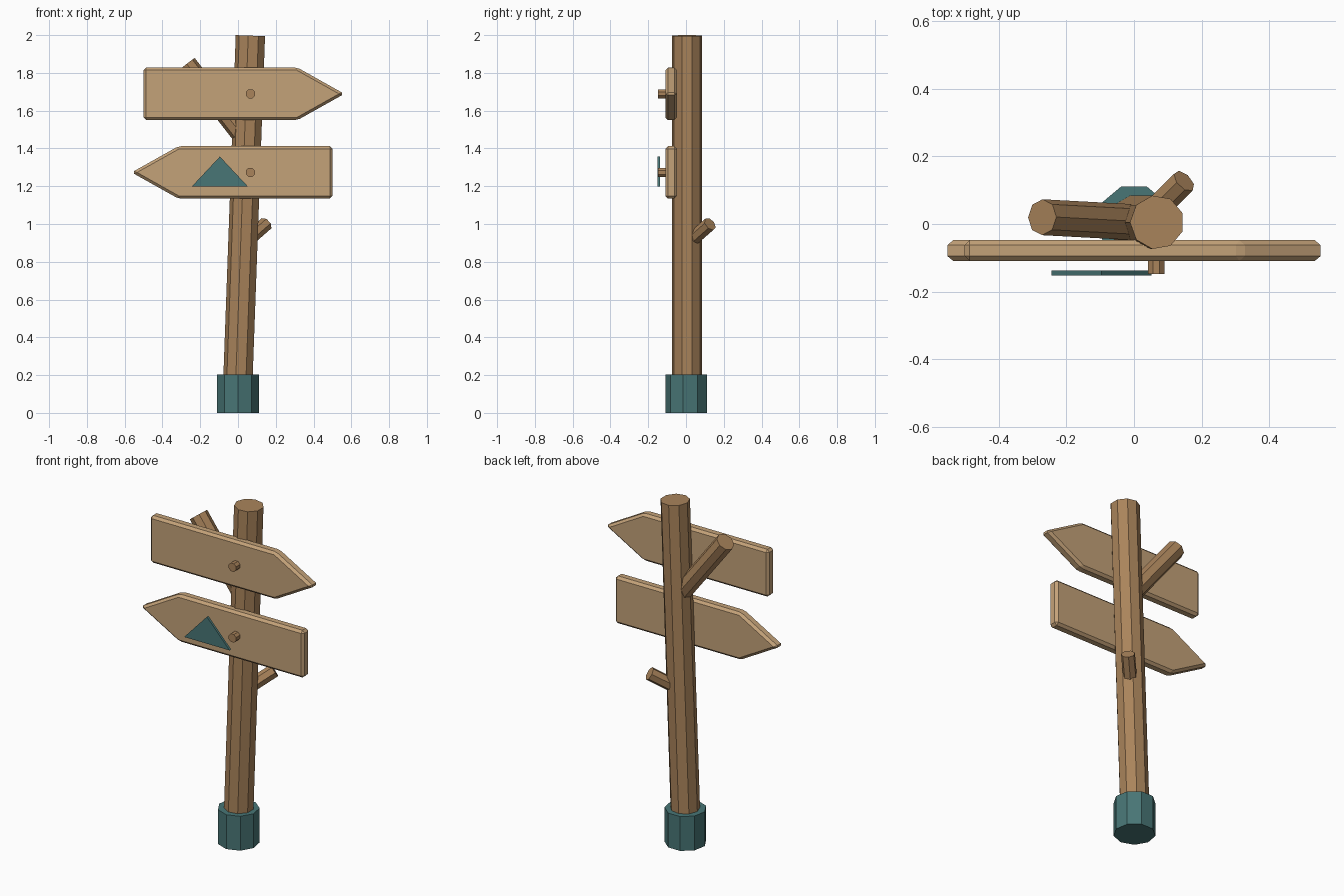
import bpy, bmesh, math
from mathutils import Vector, Matrix

if "Cube" in bpy.data.objects:
    bpy.data.objects.remove(bpy.data.objects["Cube"])

Y0 = 0.005  # depth of the post axis


def material(name, rgb):
    m = bpy.data.materials.new(name)
    m.diffuse_color = (*rgb, 1)
    m.use_nodes = True
    m.node_tree.nodes["Principled BSDF"].inputs["Base Color"].default_value = m.diffuse_color
    return m


post_wood = material("post_wood", (0.40, 0.23, 0.105))
board_wood = material("board_wood", (0.55, 0.36, 0.19))
teal = material("teal_paint", (0.065, 0.18, 0.18))


def add_object(name, bm, mat):
    bmesh.ops.recalc_face_normals(bm, faces=bm.faces)
    mesh = bpy.data.meshes.new(name)
    bm.to_mesh(mesh)
    bm.free()
    mesh.materials.append(mat)
    ob = bpy.data.objects.new(name, mesh)
    bpy.context.collection.objects.link(ob)
    return ob


def rod(name, a, b, radius, sides, mat, first_angle=0):
    """Faceted cylinder from a to b; first_angle places one corner."""
    a, b = Vector(a), Vector(b)
    axis = b - a
    turn = Vector((0, 0, 1)).rotation_difference(axis).to_matrix()
    bm = bmesh.new()
    rings = []
    for end in (a, b):
        ring = []
        for i in range(sides):
            t = math.radians(first_angle) + math.tau * i / sides
            p = Vector((radius * math.cos(t), radius * math.sin(t), 0))
            ring.append(bm.verts.new(end + turn @ p))
        rings.append(ring)
    lo, hi = rings
    bm.faces.new(lo)
    bm.faces.new(hi)
    for i in range(sides):
        j = (i + 1) % sides
        bm.faces.new((lo[i], lo[j], hi[j], hi[i]))
    return add_object(name, bm, mat)


def plate(name, outline, y_front, y_back, mat, bevel=0):
    """Extrude an x-z outline along y."""
    bm = bmesh.new()
    face = bm.faces.new([bm.verts.new((x, y_front, z)) for x, z in outline])
    new = bmesh.ops.extrude_face_region(bm, geom=[face])["geom"]
    verts = [v for v in new if isinstance(v, bmesh.types.BMVert)]
    bmesh.ops.translate(bm, verts=verts, vec=(0, y_back - y_front, 0))
    ob = add_object(name, bm, mat)
    if bevel:
        mod = ob.modifiers.new("chamfer", "BEVEL")
        mod.width = bevel
        mod.segments = 1
        mod.limit_method = "NONE"
    return ob


# Leaning post in an upright collar
rod("post", (-0.003, Y0, 0.04), (0.068, Y0, 1.997), 0.08, 9, post_wood, 180)
rod("base_collar", (0, 0.004, 0), (0, 0.004, 0.202), 0.113, 9, teal, -90)

# Arrow boards pointing opposite ways, each with a peg
for name, z, side in (("upper", 1.689, 1), ("lower", 1.273, -1)):
    h = 0.139
    shape = [(-0.50, -h), (0.315, -h), (0.563, 0), (0.315, h), (-0.50, h)]
    plate(name + "_arrow_board", [(side * x, z + dz) for x, dz in shape],
          -0.109, -0.048, board_wood, 0.014)
    rod(name + "_peg", (0.066, -0.06, z), (0.066, -0.147, z), 0.026, 8, post_wood, 22.5)

# Triangle marker standing off the lower board
plate("triangle_marker", [(-0.244, 1.199), (0.052, 1.199), (-0.096, 1.357)],
      -0.152, -0.138, teal)

# Branch stubs
rod("large_branch", (0.045, 0.003, 1.44), (-0.271, 0.020, 1.846), 0.053, 8, post_wood)
rod("small_branch", (0.034, 0.013, 0.90), (0.148, 0.127, 1.00), 0.038, 7, post_wood)
